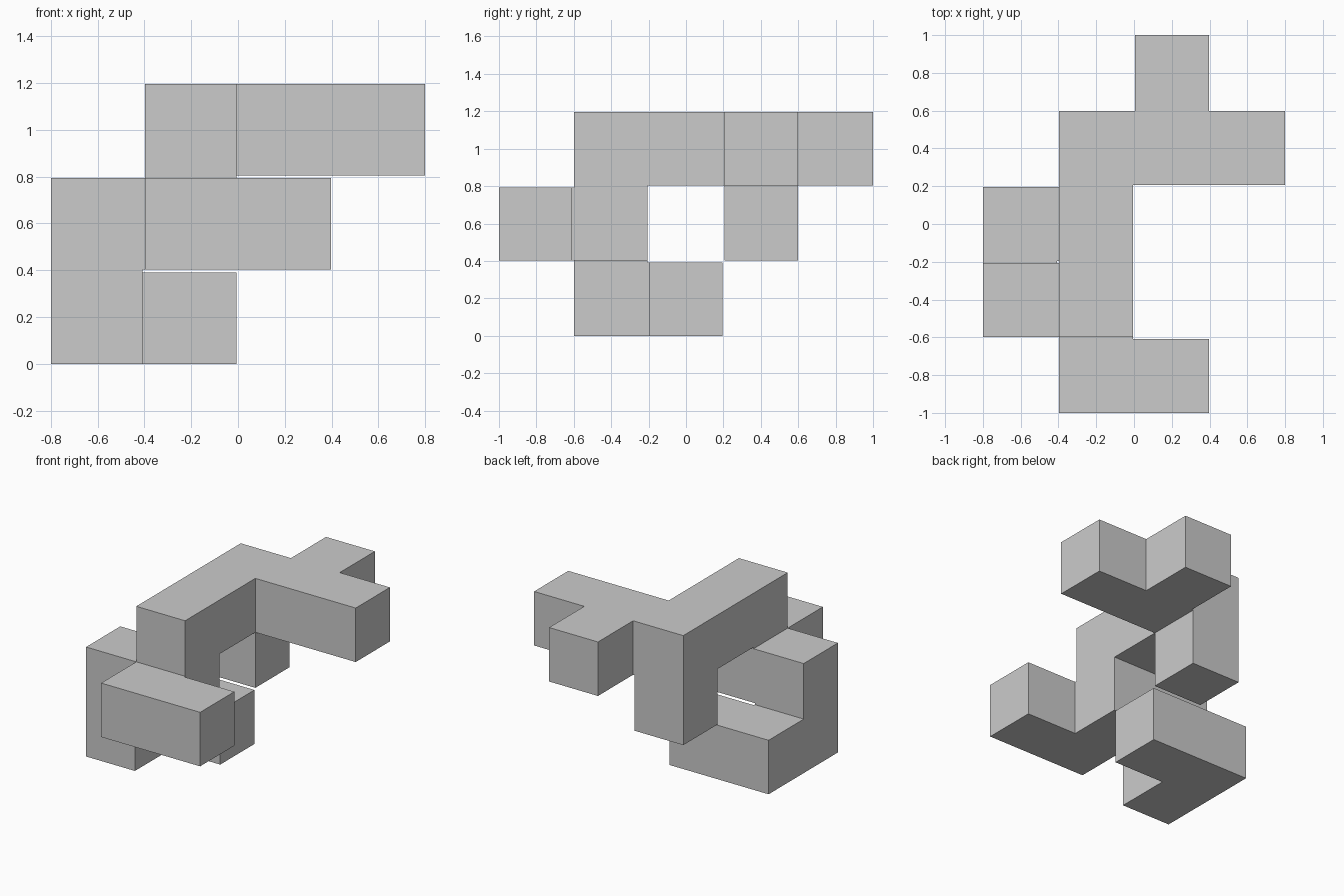
import bpy, bmesh
from itertools import product
from mathutils import Vector

if "Cube" in bpy.data.objects:
    bpy.data.objects.remove(bpy.data.objects["Cube"])

PITCH, GAP = 0.4022, 0.011          # cube spacing and the clearance between cubes
OFFSET = Vector((-(4 * PITCH - GAP) / 2, -(5 * PITCH - GAP) / 2, 0))

# Straight bars of the piece, as first and last cube (column, row, level)
BARS = [
    ((1, 1, 2), (1, 3, 2)),   # top spine
    ((1, 3, 2), (3, 3, 2)),   # top side arm
    ((2, 3, 2), (2, 4, 2)),   # top back stub
    ((1, 3, 1), (1, 3, 2)),   # back leg
    ((1, 1, 1), (1, 1, 2)),   # front leg
    ((1, 0, 1), (1, 1, 1)),   # link to front bar
    ((1, 0, 1), (2, 0, 1)),   # front bar
    ((0, 1, 1), (1, 1, 1)),   # link to left column
    ((0, 1, 0), (0, 1, 1)),   # left column
    ((0, 1, 0), (0, 2, 0)),   # base, front to back
    ((0, 2, 0), (1, 2, 0)),   # base, side foot
]

# Even indices are cubes, odd indices are the gaps bridged inside a bar
filled = set()
for a, b in BARS:
    filled.update(product(*(range(2 * p, 2 * q + 1) for p, q in zip(a, b))))


def corner(n):
    return Vector([(k // 2) * PITCH + (k % 2) * (PITCH - GAP) for k in n]) + OFFSET


# Skin the filled cells with outside faces only
bm = bmesh.new()
verts = {}


def vert(n):
    if n not in verts:
        verts[n] = bm.verts.new(corner(n))
    return verts[n]


for cell in filled:
    for axis, side in product(range(3), (0, 1)):
        neighbour = list(cell)
        neighbour[axis] += 2 * side - 1
        if tuple(neighbour) in filled:
            continue
        u, v = (axis + 1) % 3, (axis + 2) % 3
        ring = []
        for du, dv in ((0, 0), (1, 0), (1, 1), (0, 1)):
            n = list(cell)
            n[axis] += side
            n[u] += du
            n[v] += dv
            ring.append(vert(tuple(n)))
        bm.faces.new(ring if side else ring[::-1])

# Merge coplanar faces into clean flat sides
bmesh.ops.dissolve_limit(bm, angle_limit=0.01, verts=bm.verts[:], edges=bm.edges[:])
mesh = bpy.data.meshes.new("puzzle_piece")
bm.to_mesh(mesh)
bm.free()
bpy.context.collection.objects.link(bpy.data.objects.new("puzzle_piece", mesh))
